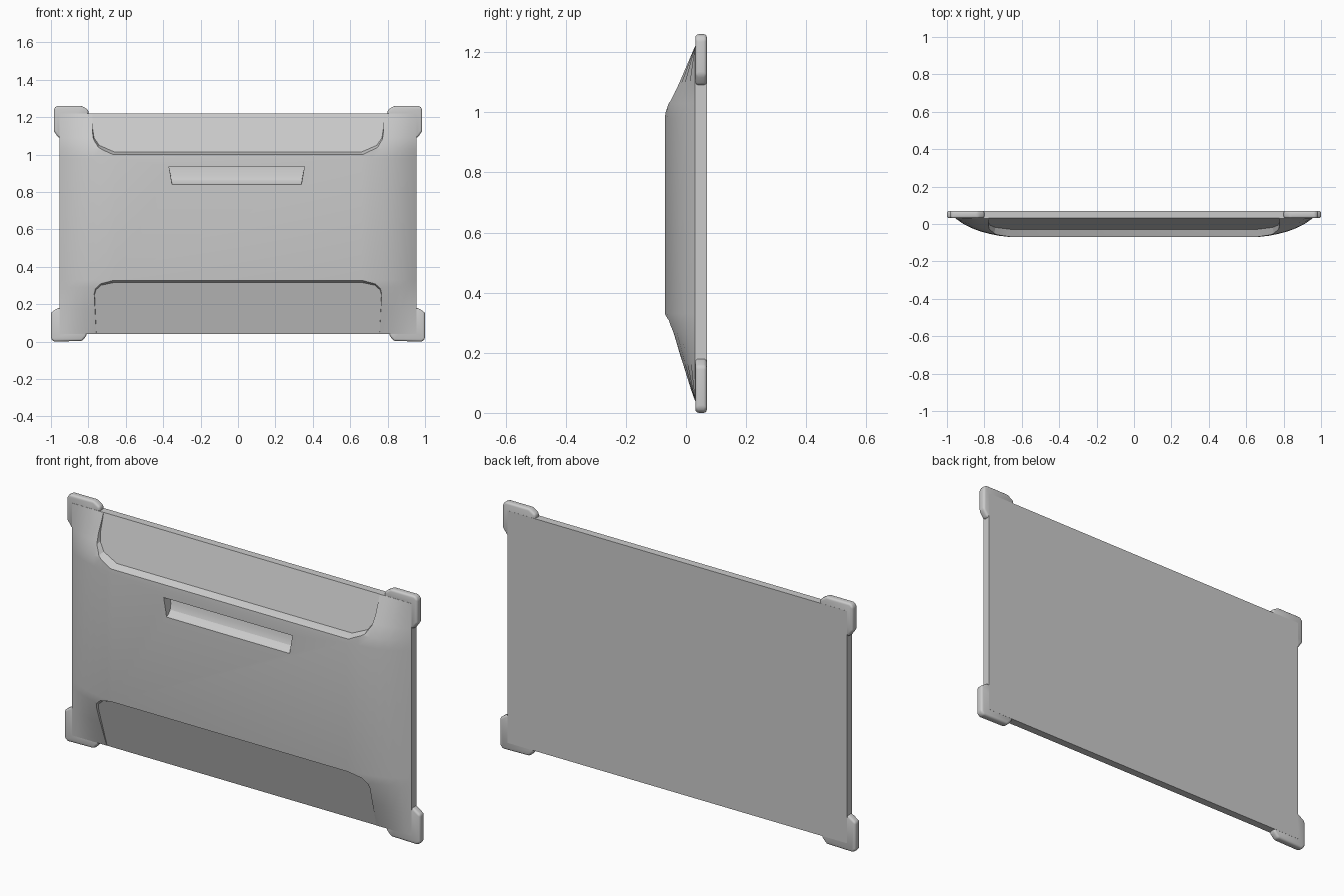
import bpy, bmesh, math

if "Cube" in bpy.data.objects:
    bpy.data.objects.remove(bpy.data.objects["Cube"])

BACK, RIM, FRONT = 0.07, 0.03, -0.07


def loft(name, rings):
    """Closed solid through equal-length rings of 3D points."""
    bm = bmesh.new()
    vs = [[bm.verts.new(p) for p in r] for r in rings]
    n = len(rings[0])
    for a, b in zip(vs, vs[1:]):
        for i in range(n):
            j = (i + 1) % n
            bm.faces.new((a[i], a[j], b[j], b[i]))
    bm.faces.new(vs[0][::-1])
    bm.faces.new(vs[-1])
    bmesh.ops.recalc_face_normals(bm, faces=bm.faces)
    me = bpy.data.meshes.new(name)
    bm.to_mesh(me)
    bm.free()
    ob = bpy.data.objects.new(name, me)
    bpy.context.collection.objects.link(ob)
    return ob


def apply_mods(ob):
    bpy.context.view_layer.objects.active = ob
    for m in list(ob.modifiers):
        bpy.ops.object.modifier_apply(modifier=m.name)


def smooth(ob, angle):
    bpy.ops.object.select_all(action='DESELECT')
    ob.select_set(True)
    bpy.context.view_layer.objects.active = ob
    bpy.ops.object.shade_smooth_by_angle(angle=math.radians(angle))


def cut(ob, cutter):
    cutter.hide_render = True
    m = ob.modifiers.new("cut", 'BOOLEAN')
    m.operation, m.solver, m.object = 'DIFFERENCE', 'EXACT', cutter
    apply_mods(ob)
    bpy.data.objects.remove(cutter)


# Pillow-fronted panel: side bulge profile, fading at top and bottom
half = [(0.955, 0), (0.915, 0.28), (0.865, 0.53), (0.82, 0.70),
        (0.775, 0.82), (0.72, 0.93), (0.66, 1.0)]
bulge = [(-x, f) for x, f in half] + half[::-1]
levels = [(0.04, 0), (0.17, 0.50), (0.29, 0.94), (0.33, 1), (0.98, 1),
          (1.03, 0.96), (1.09, 0.68), (1.22, 0)]
rings = []
for z, g in levels:
    ring = [(-0.955, BACK, z)]
    ring += [(x, RIM + (FRONT - RIM) * f * g, z) for x, f in bulge]
    ring += [(0.955, BACK, z)]
    rings.append(ring)
panel = loft("panel", rings)


# Sloped recesses along the top and bottom edges
def recess(name, outline, z_edge, z_rim, y_floor):
    up = 1 if z_rim > z_edge else -1
    slope = (RIM + 0.001 - y_floor) / (z_rim - z_edge)
    pts = outline + [(-x, z) for x, z in outline[::-1]]
    near, far = [], []
    d = 0.014
    for x, z in pts:
        s = 1 if x > 0 else -1
        near.append((x + s * d * 0.6, FRONT - 0.04, z - up * d))
        zf = z + up * d
        far.append((x - s * d * 0.6, y_floor + slope * (zf - z_edge), zf))
    return loft(name, [near, far])


cut(panel, recess("top_recess_cutter",
    [(0.785, 1.30), (0.785, 1.12), (0.778, 1.075), (0.75, 1.035), (0.67, 1.0)],
    1.015, 1.22, -0.028))
cut(panel, recess("bottom_recess_cutter",
    [(0.763, -0.06), (0.765, 0.04), (0.775, 0.265), (0.768, 0.29),
     (0.74, 0.315), (0.67, 0.33)],
    0.315, 0.04, -0.044))

# Scooped finger slot with slanted ends
scoop = [(-0.10, 0.8355, 0.344), (-0.07, 0.84, 0.346), (-0.052, 0.848, 0.347),
         (-0.036, 0.864, 0.349), (-0.025, 0.89, 0.353),
         (-0.02, 0.935, 0.362), (-0.10, 0.935, 0.362)]
cut(panel, loft("slot_cutter",
    [[(-0.007 + s * w, y, z) for y, z, w in scoop] for s in (-1, 1)]))
smooth(panel, 22)


# Rounded corner bumpers, mirrored left and right
def bumper(name, outline):
    ob = loft(name, [[(x, y, z) for x, z in outline] for y in (0.031, 0.0695)])
    b = ob.modifiers.new("round", 'BEVEL')
    b.width, b.segments, b.limit_method = 0.011, 3, 'ANGLE'
    b.angle_limit = math.radians(25)
    m = ob.modifiers.new("mirror", 'MIRROR')
    m.use_axis = (True, False, False)
    apply_mods(ob)
    smooth(ob, 40)


bumper("top_bumpers",
       [(0.80, 1.20), (0.80, 1.238), (0.835, 1.26), (0.97, 1.26),
        (0.985, 1.245), (0.985, 1.125), (0.96, 1.09), (0.93, 1.09)])
bumper("bottom_bumpers",
       [(0.81, 0.06), (0.81, 0.03), (0.835, 0.003), (0.985, 0.0),
        (1.0, 0.015), (1.0, 0.155), (0.962, 0.18), (0.93, 0.18)])
